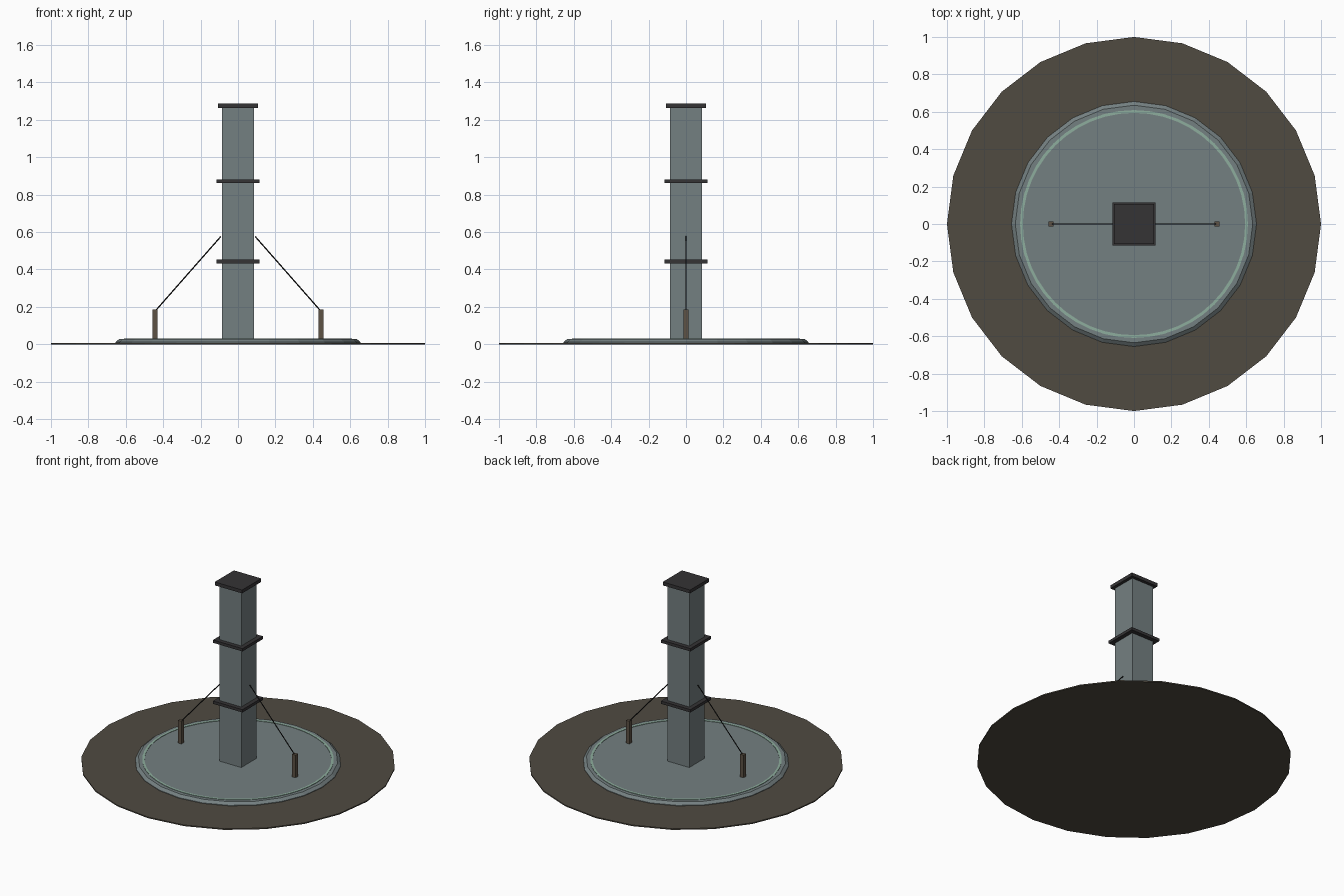
import bpy, bmesh
from math import cos, sin, tau
from mathutils import Vector

old = bpy.data.objects.get("Cube")
if old:
    bpy.data.objects.remove(old, do_unlink=True)


def material(name, rgb):
    m = bpy.data.materials.new(name)
    m.use_nodes = True
    m.diffuse_color = (*rgb, 1)
    m.node_tree.nodes["Principled BSDF"].inputs["Base Color"].default_value = (*rgb, 1)
    return m


STONE = material("grey_stone", (0.175, 0.215, 0.22))
DARK = material("dark_metal", (0.035, 0.033, 0.035))
EARTH = material("brown_earth", (0.08, 0.07, 0.053))
WOOD = material("brown_wood", (0.11, 0.085, 0.06))
GLOW = material("pale_green", (0.27, 0.42, 0.34))
WIRE = material("black_cable", (0.012, 0.012, 0.012))


def finish(name, bm, mat):
    bmesh.ops.recalc_face_normals(bm, faces=bm.faces)
    mesh = bpy.data.meshes.new(name)
    bm.to_mesh(mesh)
    bm.free()
    mesh.materials.append(mat)
    ob = bpy.data.objects.new(name, mesh)
    bpy.context.scene.collection.objects.link(ob)
    return ob


def box(name, x, half, z0, z1, mat):
    bm = bmesh.new()
    bmesh.ops.create_cube(bm, size=1)
    bmesh.ops.scale(bm, vec=(2 * half, 2 * half, z1 - z0), verts=bm.verts)
    bmesh.ops.translate(bm, vec=(x, 0, (z0 + z1) / 2), verts=bm.verts)
    return finish(name, bm, mat)


def lathe(name, profile, sides, mat, closed=False):
    """Turn a radius/height profile round z; open profiles get end caps."""
    bm = bmesh.new()
    rings = [[bm.verts.new((r * cos(tau * i / sides), r * sin(tau * i / sides), z))
              for i in range(sides)] for r, z in profile]
    pairs = list(zip(rings, rings[1:]))
    if closed:
        pairs.append((rings[-1], rings[0]))
    else:
        bm.faces.new(rings[0])
        bm.faces.new(rings[-1])
    for a, b in pairs:
        for i in range(sides):
            j = (i + 1) % sides
            bm.faces.new((a[i], a[j], b[j], b[i]))
    return finish(name, bm, mat)


def rod(name, start, end, radius, mat):
    a, b = Vector(start), Vector(end)
    bm = bmesh.new()
    bmesh.ops.create_cone(bm, cap_ends=True, segments=6, radius1=radius,
                          radius2=radius, depth=(b - a).length)
    turn = (b - a).to_track_quat("Z", "Y").to_matrix()
    bmesh.ops.rotate(bm, matrix=turn, verts=bm.verts)
    bmesh.ops.translate(bm, vec=(a + b) / 2, verts=bm.verts)
    return finish(name, bm, mat)


# Ground and round plinth
lathe("ground_disc", [(1, 0), (1, 0.008)], 24, EARTH)
lathe("plinth", [(0.655, 0.002), (0.655, 0.012), (0.635, 0.028)], 24, STONE)

# Thin inlaid ring
lathe("inlay_ring", [(0.594, 0.026), (0.609, 0.026), (0.609, 0.031), (0.594, 0.031)],
      48, GLOW, closed=True)

# Square column with collars and cap
box("column", 0, 0.085, 0.002, 1.27, STONE)
box("lower_collar", 0, 0.114, 0.433, 0.453, DARK)
box("upper_collar", 0, 0.114, 0.861, 0.881, DARK)
box("cap", 0, 0.106, 1.263, 1.287, DARK)

# Anchor posts and stay cables
for side, s in (("left", 1), ("right", -1)):
    box(side + "_post", s * 0.443, 0.0135, 0.02, 0.187, WOOD)
    rod(side + "_cable", (s * 0.436, 0, 0.185), (s * 0.092, 0, 0.576), 0.0035, WIRE)
